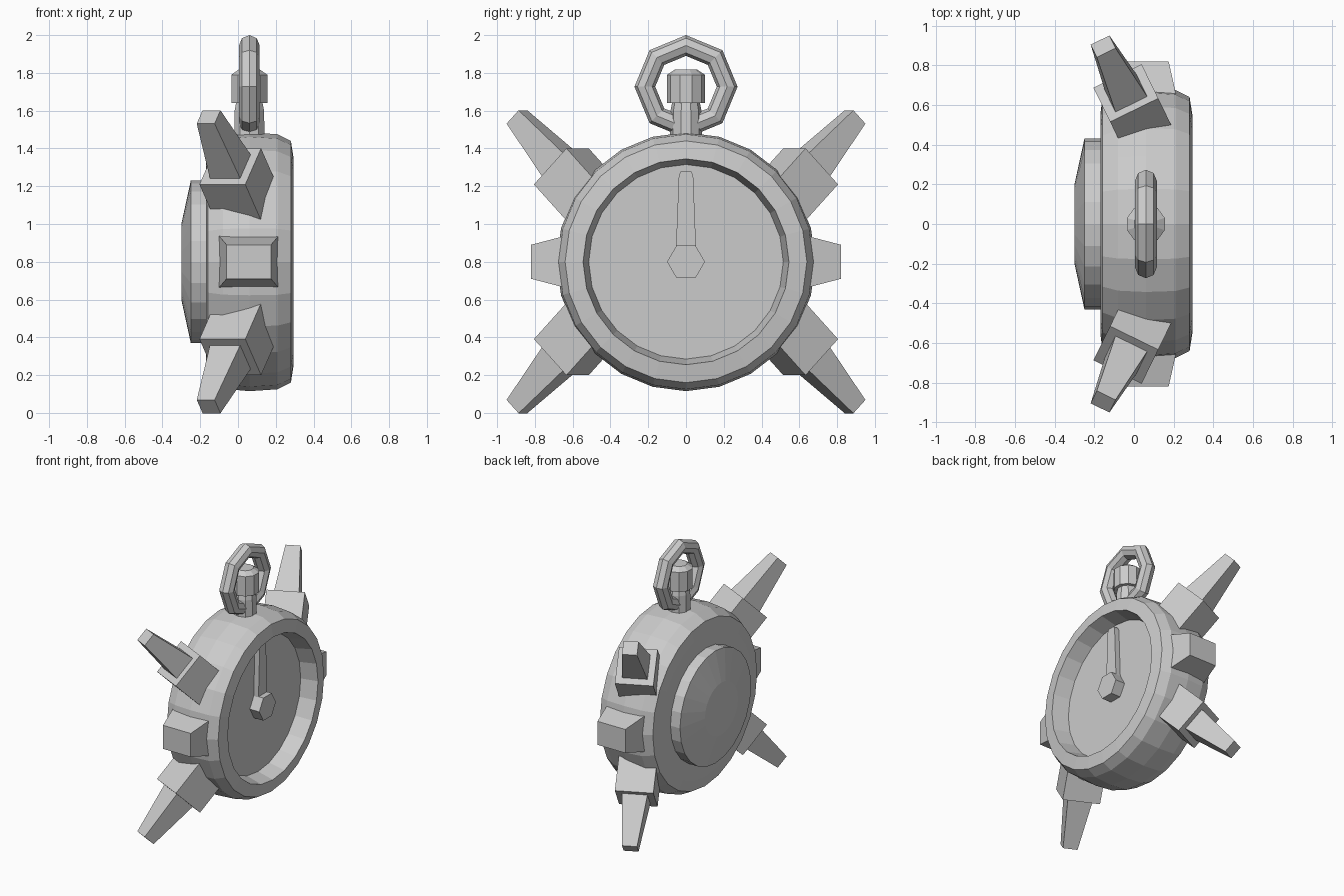
import bpy, bmesh, math
from mathutils import Matrix, Vector

if "Cube" in bpy.data.objects:
    bpy.data.objects.remove(bpy.data.objects["Cube"])

CZ = 0.8  # height of the watch centre


def make_object(name, bm, location=(0, 0, 0)):
    bmesh.ops.recalc_face_normals(bm, faces=bm.faces)
    mesh = bpy.data.meshes.new(name)
    bm.to_mesh(mesh)
    bm.free()
    obj = bpy.data.objects.new(name, mesh)
    obj.location = location
    bpy.context.collection.objects.link(obj)
    return obj


def lathe(name, profile, sides, axis, location):
    """Turn (distance along axis, radius) points into a capped solid."""
    bm = bmesh.new()
    rings = []
    for h, r in profile:
        ring = []
        for i in range(sides):
            a = 2 * math.pi * i / sides
            u, v = r * math.sin(a), r * math.cos(a)
            ring.append(bm.verts.new((h, u, v) if axis == 'x' else (u, v, h)))
        rings.append(ring)
    for lo, hi in zip(rings, rings[1:]):
        for i in range(sides):
            j = (i + 1) % sides
            bm.faces.new((lo[i], lo[j], hi[j], hi[i]))
    bm.faces.new(rings[0])
    bm.faces.new(rings[-1])
    return make_object(name, bm, location)


def frustum(name, base, tip, z0, z1, matrix):
    """Rectangular tapered block along local z, placed by matrix, mirrored later."""
    bm = bmesh.new()
    bmesh.ops.create_cube(bm, size=1)
    for v in bm.verts:
        w, d = tip if v.co.z > 0 else base
        v.co = Vector((v.co.x * w, v.co.y * d, z1 if v.co.z > 0 else z0))
    bm.transform(matrix)
    return make_object(name, bm, (0, 0, CZ))


def mirror(obj, y, z):
    m = obj.modifiers.new("mirror", 'MIRROR')
    m.use_axis = (False, y, z)
    m.use_mirror_merge = False


def prism(name, outline, x0, x1):
    """Extrude a (y, z) outline along x."""
    bm = bmesh.new()
    face = bm.faces.new([bm.verts.new((x0, y, z)) for y, z in outline])
    ext = bmesh.ops.extrude_face_region(bm, geom=[face])
    for v in ext["geom"]:
        if isinstance(v, bmesh.types.BMVert):
            v.co.x = x1
    return make_object(name, bm, (0, 0, CZ))


# Case with raised rim and recessed dial
lathe("case", [(-0.17, 0.55), (-0.16, 0.63), (-0.08, 0.672), (0.06, 0.685),
               (0.21, 0.675), (0.28, 0.64), (0.295, 0.545),
               (0.17, 0.515)], 24, 'x', (0, 0, CZ))

# Stepped back cover
lathe("back_cover", [(-0.16, 0.43), (-0.25, 0.43), (-0.30, 0.20)], 24, 'x', (0, 0, CZ))

# Crown stem and button
lathe("crown_stem", [(1.44, 0.085), (1.60, 0.082), (1.66, 0.07)], 10, 'z', (0.06, 0, 0))
lathe("crown_button", [(1.64, 0.10), (1.79, 0.10), (1.817, 0.06)], 10, 'z', (0.06, 0, 0))

# Octagonal hanging ring
bpy.ops.mesh.primitive_torus_add(major_segments=8, minor_segments=8,
                                 major_radius=0.218, minor_radius=0.055,
                                 location=(0.06, 0, 1.727),
                                 rotation=(0, math.pi / 2, 0))
bpy.context.object.name = "hanging_ring"

# Hand and its hexagonal hub
prism("hand_hub", [(0.1 * math.cos(i * math.pi / 3), 0.1 * math.sin(i * math.pi / 3))
                   for i in range(6)], 0.16, 0.25)
prism("hand_pointer", [(-0.054, 0.05), (0.054, 0.05), (0.038, 0.455),
                       (0.027, 0.48), (-0.027, 0.48), (-0.038, 0.455)], 0.16, 0.21)

# Side lugs
lug = frustum("side_lug", (0.325, 0.285), (0.235, 0.18), 0.62, 0.82,
              Matrix.Translation((0.057, 0, 0)) @ Matrix.Rotation(-math.pi / 2, 4, 'X'))
mirror(lug, True, False)

# Four swept-back spikes on square collars
place = (Matrix.Translation((-0.041, 0.66, 0.505))
         @ Matrix.Rotation(math.radians(26), 4, 'Z')
         @ Matrix.Rotation(math.radians(-45), 4, 'X'))
mirror(frustum("spike_collar", (0.27, 0.27), (0.27, 0.27), -0.28, 0, place), True, True)
mirror(frustum("spike", (0.18, 0.18), (0.105, 0.1), -0.01, 0.37, place), True, True)
